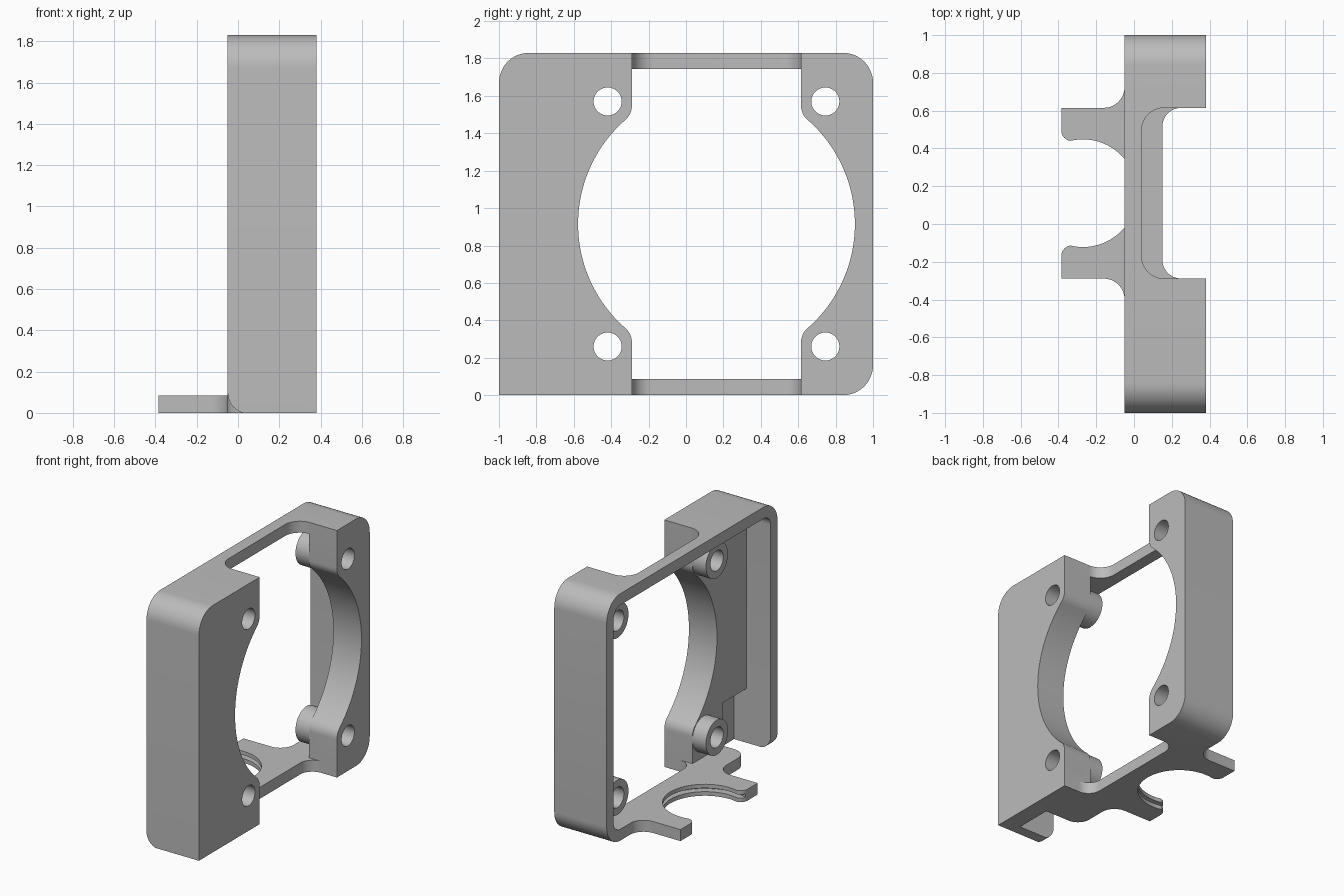
import bpy, bmesh, math

if "Cube" in bpy.data.objects:
    bpy.data.objects.remove(bpy.data.objects["Cube"])

grey = bpy.data.materials.new("plain grey")
grey.diffuse_color = (0.5, 0.5, 0.5, 1)
grey.use_nodes = True
grey.node_tree.nodes["Principled BSDF"].inputs["Base Color"].default_value = grey.diffuse_color

MAP = {'x': lambda u, v, w: (w, u, v),
       'y': lambda u, v, w: (u, w, v),
       'z': lambda u, v, w: (u, v, w)}


def prism(name, pts, axis, a, b):
    """Extrude a 2D outline along an axis from a to b."""
    bm = bmesh.new()
    face = bm.faces.new([bm.verts.new(MAP[axis](u, v, a)) for u, v in pts])
    ext = bmesh.ops.extrude_face_region(bm, geom=[face])
    step = MAP[axis](0, 0, b - a)
    verts = [g for g in ext['geom'] if isinstance(g, bmesh.types.BMVert)]
    bmesh.ops.translate(bm, verts=verts, vec=step)
    bmesh.ops.recalc_face_normals(bm, faces=bm.faces)
    me = bpy.data.meshes.new(name)
    bm.to_mesh(me)
    bm.free()
    me.materials.append(grey)
    ob = bpy.data.objects.new(name, me)
    bpy.context.collection.objects.link(ob)
    return ob


def arc(cx, cy, r, a0, a1, n=12):
    return [(cx + r * math.cos(math.radians(a0 + (a1 - a0) * i / n)),
             cy + r * math.sin(math.radians(a0 + (a1 - a0) * i / n))) for i in range(n + 1)]


def circle(cx, cy, r, n=64):
    return arc(cx, cy, r, 0, 360, n)[:-1]


def rounded(u0, v0, u1, v1, radii):
    """Rectangle with radii for corners (u0v0, u1v0, u1v1, u0v1)."""
    pts = []
    corners = [(u0, v0, 1, 1), (u1, v0, -1, 1), (u1, v1, -1, -1), (u0, v1, 1, -1)]
    for i, ((u, v, su, sv), r) in enumerate(zip(corners, radii)):
        pts += arc(u + su * r, v + sv * r, r, 180 + 90 * i, 270 + 90 * i) if r else [(u, v)]
    return pts


def combine(target, tool, op='DIFFERENCE'):
    mod = target.modifiers.new("bool", 'BOOLEAN')
    mod.operation, mod.object, mod.solver = op, tool, 'EXACT'
    bpy.context.view_layer.objects.active = target
    bpy.ops.object.modifier_apply(modifier=mod.name)
    bpy.data.objects.remove(tool)


X0, X1, XP = -0.05, 0.38, 0.15      # open back, outer face, plate inner face
H, T = 1.83, 0.085                  # height, floor and bar thickness
CY, CZ, R = 0.163, H / 2, 0.74      # fan bore
HALF = 0.452                        # half width of central opening
Y0, Y1 = CY - HALF, CY + HALF

# Shell: rounded block with a hollow back
frame = prism("fan_frame", rounded(-1, 0, 1, H, (0, .16, .16, .16)), 'x', X0, X1)
combine(frame, prism("cavity", rounded(-.92, T, .92, H - T, (.01, .08, .08, .08)), 'x', -1, XP))

# Screw bosses
holes = [(y, z) for y in (CY - .582, CY + .582) for z in (CZ - .655, CZ + .655)]
for y, z in holes:
    combine(frame, prism("boss", circle(y, z, .129, 40), 'x', .04, XP + .05), 'UNION')

# Bore merged with the central opening, blended by small fillets
f = .1
dz = math.sqrt((R + f) ** 2 - (HALF + f) ** 2)
ang = math.degrees(math.atan2(dz, HALF + f))
quarter = arc(0, 0, R, 0, ang, 20) + arc(HALF + f, dz, f, 180 + ang, 180, 8)[1:] + [(HALF, CZ - T)]
half = [(u, -v) for u, v in quarter[::-1]] + quarter[1:]
outline = half + [(-u, -v) for u, v in half]
combine(frame, prism("bore", [(u + CY, v + CZ) for u, v in outline], 'x', -1, 1))

# Screw holes
for y, z in holes:
    combine(frame, prism("screw_hole", circle(y, z, .075, 40), 'x', -1, 1))

# Front cutouts in the top bar and in the floor
combine(frame, prism("top_cut", rounded(.04, Y0, 1, Y1, (.12, 0, 0, .12)), 'z', H - T - .02, 3))
combine(frame, prism("floor_cut", rounded(XP, Y0, 1, Y1, (.1, 0, 0, .1)), 'z', -1, T + .02))

# Two clip arms growing out of the floor
CX = -.27
for s in (1, -1):
    arm = ([(.05, 0), (CX, 0), (CX, .277)] + arc(-.33, .332, .055, 270, 180, 8)
           + [(-.385, HALF)] + arc(-.16, HALF + .11, .11, 270, 360, 10) + [(.05, HALF + .11)])
    combine(frame, prism("arm", [(u, CY + s * v) for u, v in arm], 'z', 0, T), 'UNION')
combine(frame, prism("ring_seat", circle(CX, CY, .285), 'z', -1, T + .1))
combine(frame, prism("ring_groove", circle(CX, CY, .335), 'z', .03, .056))

# Wire exit in the lower corner, with a rounded wall end
exit_pts = [(-.2, -.92), (.25, -.92), (.25, -.64)] + arc(.05, -.54, .1, 270, 180) + [(-.2, -.54)]
combine(frame, prism("wire_exit", exit_pts, 'z', -1, .4))
wall_end = [(-.1, -.1), (.055, -.1)] + arc(.055, .1, .105, 270, 180) + [(-.1, .1)]
combine(frame, prism("wall_end", wall_end, 'y', -1.2, -.85))

# Smooth curved faces, keep edges crisp
bpy.ops.object.select_all(action='DESELECT')
frame.select_set(True)
bpy.context.view_layer.objects.active = frame
bpy.ops.object.shade_smooth_by_angle(angle=math.radians(25))
